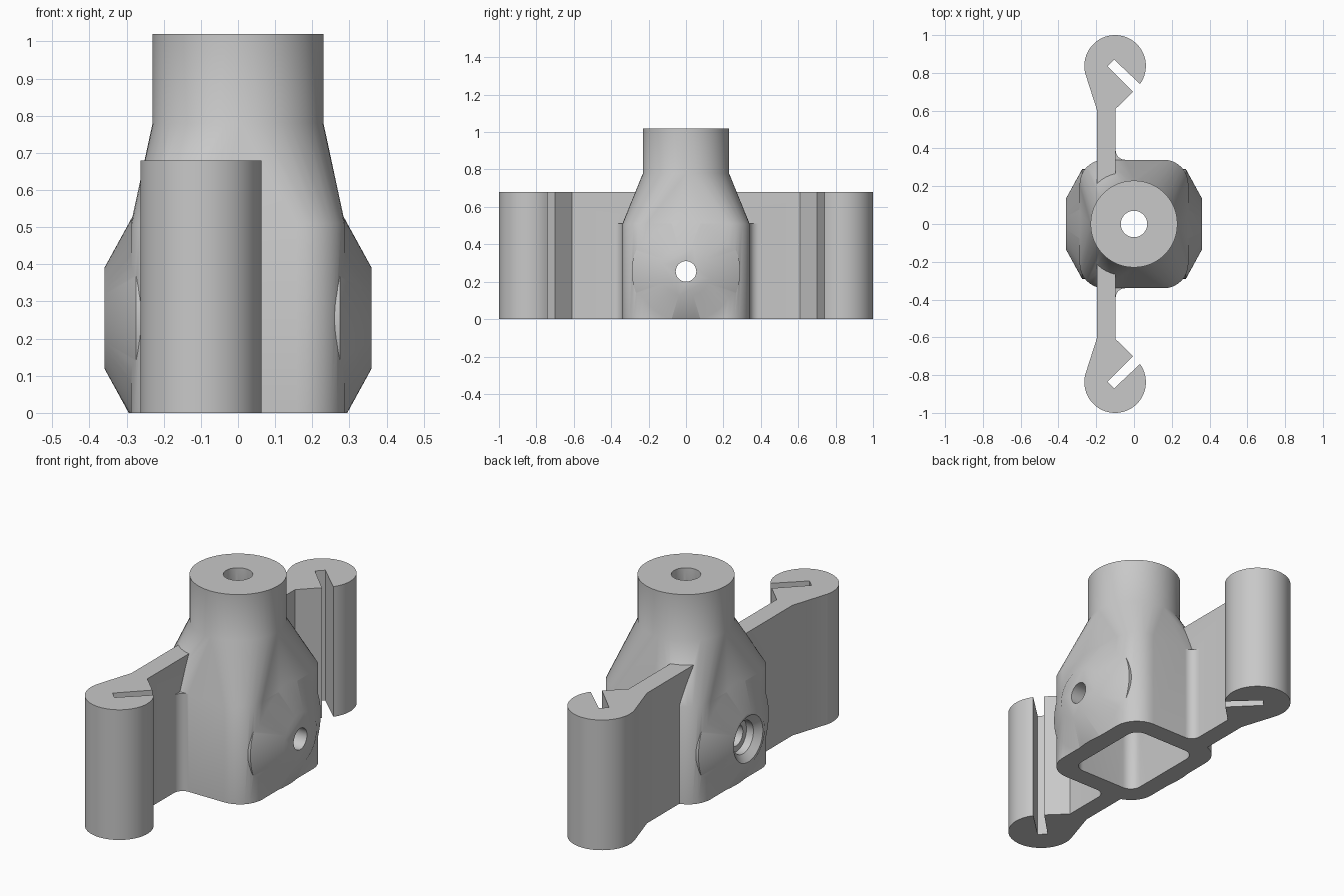
import bpy, bmesh
from math import pi, sin, cos, radians

cube = bpy.data.objects.get("Cube")
if cube:
    bpy.data.objects.remove(cube)

grey = bpy.data.materials.new("plain_grey")
grey.use_nodes = True
grey.diffuse_color = (0.58, 0.58, 0.58, 1)
grey.node_tree.nodes["Principled BSDF"].inputs["Base Color"].default_value = grey.diffuse_color


def arc(cx, cy, r, a0, a1, n):
    return [(cx + r * cos(radians(a0 + (a1 - a0) * i / n)),
             cy + r * sin(radians(a0 + (a1 - a0) * i / n))) for i in range(n + 1)]


def circle(r, n=48):
    return arc(0, 0, r, 0, 360, n)[:-1]


def rounded_rect(hx, hy, r, n=8):
    pts = []
    for k, (sx, sy) in enumerate([(1, 1), (-1, 1), (-1, -1), (1, -1)]):
        pts += arc(sx * (hx - r), sy * (hy - r), r, 90 * k, 90 * k + 90, n)
    return pts


def finish(name, bm):
    bmesh.ops.recalc_face_normals(bm, faces=bm.faces)
    me = bpy.data.meshes.new(name)
    bm.to_mesh(me)
    bm.free()
    me.materials.append(grey)
    ob = bpy.data.objects.new(name, me)
    bpy.context.collection.objects.link(ob)
    return ob


def hull(name, sections):
    """Convex skin around flat sections given as (outline, height)."""
    bm = bmesh.new()
    for outline, z in sections:
        for x, y in outline:
            bm.verts.new((x, y, z))
    bmesh.ops.convex_hull(bm, input=bm.verts)
    bmesh.ops.dissolve_limit(bm, angle_limit=0.002, verts=bm.verts, edges=bm.edges)
    return finish(name, bm)


def prism(name, outline, height, side):
    """Extruded outline, mirrored to the front or back."""
    bm = bmesh.new()
    face = bm.faces.new([bm.verts.new((x, side * y, 0)) for x, y in outline])
    top = bmesh.ops.extrude_face_region(bm, geom=[face])["geom"]
    bmesh.ops.translate(bm, vec=(0, 0, height),
                        verts=[v for v in top if isinstance(v, bmesh.types.BMVert)])
    return finish(name, bm)


def lathe_x(name, profile, side, z=0.255, n=64):
    """Stack of discs along x, given as (distance, radius), cut off at the ground."""
    bm = bmesh.new()
    rings = [[bm.verts.new((side * d, r * cos(2 * pi * i / n), z + r * sin(2 * pi * i / n)))
              for i in range(n)] for d, r in profile]
    for a, b in zip(rings, rings[1:]):
        for i in range(n):
            bm.faces.new((a[i], a[(i + 1) % n], b[(i + 1) % n], b[i]))
    bm.faces.new(rings[0])
    bm.faces.new(rings[-1])
    cut = bmesh.ops.bisect_plane(bm, geom=bm.verts[:] + bm.edges[:] + bm.faces[:],
                                 plane_co=(0, 0, 0), plane_no=(0, 0, 1), clear_inner=True)
    edges = [e for e in cut["geom_cut"] if isinstance(e, bmesh.types.BMEdge)]
    if edges:
        bmesh.ops.holes_fill(bm, edges=edges)
    return finish(name, bm)


def combine(target, tool, operation):
    mod = target.modifiers.new(operation.lower(), 'BOOLEAN')
    mod.operation, mod.solver, mod.object = operation, 'EXACT', tool
    bpy.context.view_layer.objects.active = target
    bpy.ops.object.modifier_apply(modifier=mod.name)
    bpy.data.objects.remove(tool)


# Housing: rounded box with tapered shoulders, and a straight round neck
base = rounded_rect(0.288, 0.34, 0.13)
housing = hull("clip_housing", [(base, 0), (base, 0.51), (circle(0.23), 0.78)])
combine(housing, hull("neck", [(circle(0.23), 0.78), (circle(0.23), 1.02)]), 'UNION')

# Conical side bosses
for side in (1, -1):
    boss = lathe_x("side_boss", [(0.15, 0.29), (0.275, 0.29), (0.36, 0.135)], side)
    combine(housing, boss, 'UNION')

# Arms ending in slotted round clips, with a small fillet at the housing
arm = [(-0.097, 0.2), (-0.097, 0.61), (-0.005, 0.7), (-0.14, 0.835), (-0.105, 0.87)]
arm += arc(-0.1, 0.837, 0.163, -36, 195, 40)
arm += [(-0.195, 0.6), (-0.195, 0.2)]
fillet = [(-0.12, 0.3), (-0.12, 0.39)] + arc(-0.047, 0.39, 0.05, 180, 270, 8) + [(-0.047, 0.3)]
for side in (1, -1):
    combine(housing, prism("clip_arm", arm, 0.68, side), 'UNION')
    combine(housing, prism("arm_fillet", fillet, 0.51, side), 'UNION')

# Hollow underside, neck bore and cross hole with one recessed end
opening = rounded_rect(0.19, 0.24, 0.06)
cavity = hull("cavity", [(opening, -0.1), (opening, 0.48), (circle(0.07), 0.78)])
combine(housing, cavity, 'DIFFERENCE')
combine(housing, hull("neck_bore", [(circle(0.07), 0.6), (circle(0.07), 1.1)]), 'DIFFERENCE')
combine(housing, lathe_x("cross_hole", [(-0.5, 0.055), (0.5, 0.055)], 1, n=32), 'DIFFERENCE')
recess = lathe_x("recess", [(0.29, 0.085), (0.33, 0.085), (0.36, 0.12), (0.4, 0.165)], -1, n=48)
combine(housing, recess, 'DIFFERENCE')

# Smooth rounded surfaces, crisp edges
bpy.ops.object.select_all(action='DESELECT')
housing.select_set(True)
bpy.context.view_layer.objects.active = housing
bpy.ops.object.shade_smooth_by_angle(angle=radians(35))
